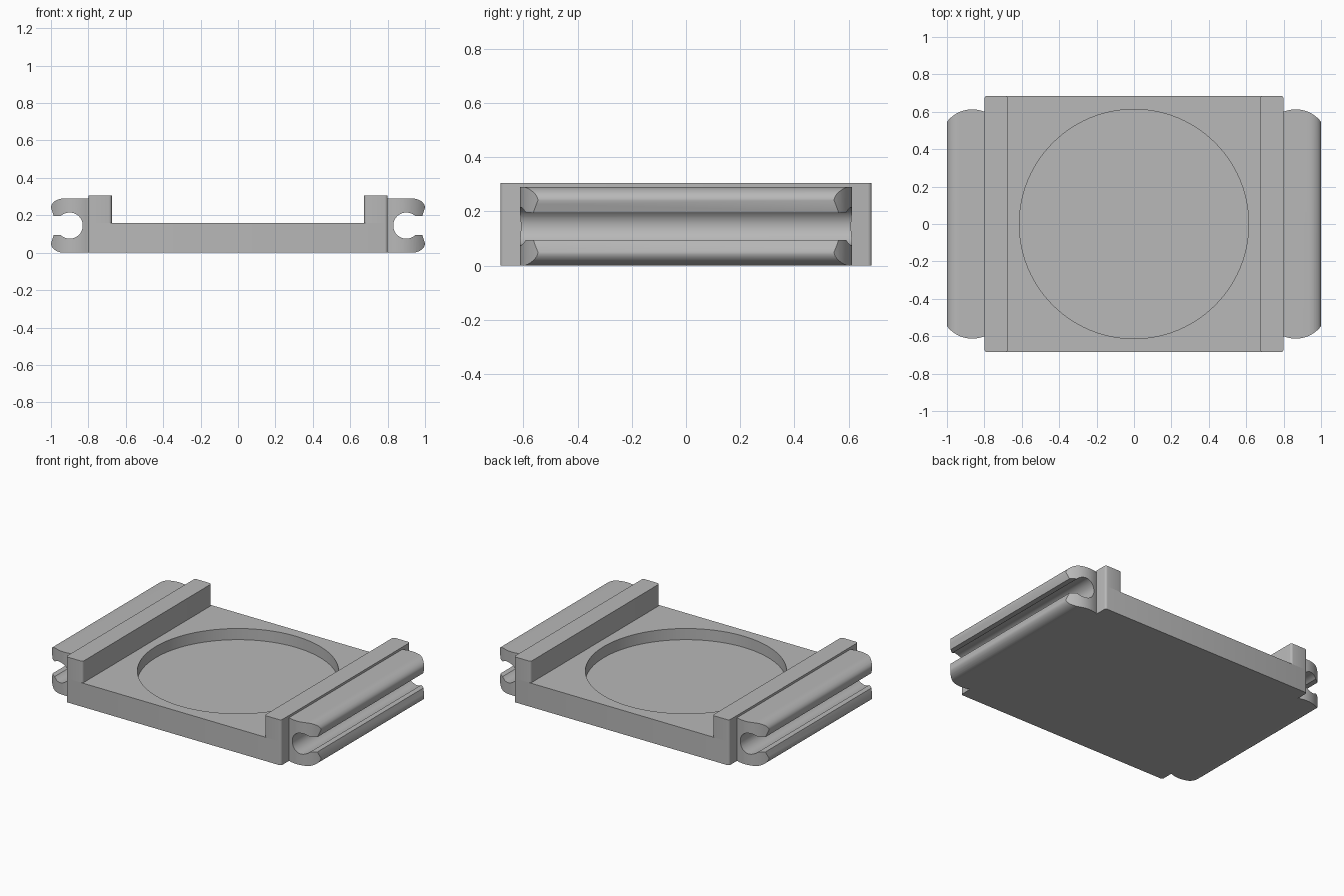
import bpy, bmesh
from math import sin, cos, radians, pi
from mathutils import Vector

if "Cube" in bpy.data.objects:
    bpy.data.objects.remove(bpy.data.objects["Cube"], do_unlink=True)

grey = bpy.data.materials.new("plain grey")
grey.use_nodes = True
tone = (0.48, 0.48, 0.48, 1)
grey.diffuse_color = tone
grey.node_tree.nodes["Principled BSDF"].inputs["Base Color"].default_value = tone


def prism(name, points, offset, corner=0.0):
    """Extrude a closed outline by an offset, rounding the vertical edges by corner."""
    bm = bmesh.new()
    face = bm.faces.new([bm.verts.new(p) for p in points])
    moved = bmesh.ops.extrude_face_region(bm, geom=[face])["geom"]
    verts = [v for v in moved if isinstance(v, bmesh.types.BMVert)]
    bmesh.ops.translate(bm, verts=verts, vec=Vector(offset))
    if corner:
        uprights = [e for e in bm.edges
                    if abs(e.verts[0].co.z - e.verts[1].co.z) > 0.01]
        bmesh.ops.bevel(bm, geom=uprights, offset=corner, segments=4,
                        profile=0.5, affect='EDGES')
    bmesh.ops.recalc_face_normals(bm, faces=bm.faces)
    mesh = bpy.data.meshes.new(name)
    bm.to_mesh(mesh)
    bm.free()
    mesh.materials.append(grey)
    obj = bpy.data.objects.new(name, mesh)
    bpy.context.collection.objects.link(obj)
    return obj


def select(obj):
    bpy.ops.object.select_all(action='DESELECT')
    obj.select_set(True)
    bpy.context.view_layer.objects.active = obj


def cut(obj, tool, operation):
    """Apply a boolean and discard its tool."""
    mod = obj.modifiers.new("cut", 'BOOLEAN')
    mod.object, mod.operation, mod.solver = tool, operation, 'EXACT'
    select(obj)
    bpy.ops.object.modifier_apply(modifier=mod.name)
    bpy.data.objects.remove(tool, do_unlink=True)


def finish(obj, mirrored=False):
    select(obj)
    if mirrored:
        mod = obj.modifiers.new("other side", 'MIRROR')
        mod.use_mirror_merge = False
        bpy.ops.object.modifier_apply(modifier=mod.name)
    bpy.ops.object.shade_smooth_by_angle(angle=radians(30))


def rectangle(x0, x1, y, z):
    return [(x0, -y, z), (x1, -y, z), (x1, y, z), (x0, y, z)]


def arc(cx, cy, rx, ry, start, end, steps):
    angles = [radians(start + (end - start) * i / steps) for i in range(steps + 1)]
    return [(cx + rx * cos(a), cy + ry * sin(a)) for a in angles]


half_x, half_y, deck, top = 0.8, 0.685, 0.16, 0.305

# Base plate with a round pocket
base = prism("base_plate", rectangle(-half_x, half_x, half_y, 0), (0, 0, deck), 0.015)
disc = [(x, y, 0.085) for x, y in arc(0, 0, 0.613, 0.613, 0, 360, 96)[:-1]]
cut(base, prism("pocket_cutter", disc, (0, 0, 0.2)), 'DIFFERENCE')
finish(base)

# Raised side rails
rails = prism("side_rails", rectangle(0.675, half_x, half_y, deck),
              (0, 0, top - deck), 0.015)
finish(rails, mirrored=True)

# Open clip section: rounded jaw, slanted lip and round channel
mid = 0.145
upper = [(0.79, 0.29)] + arc(0.93, 0.24, 0.07, 0.05, 90, 0, 10)
upper += [(0.985, 0.195)] + arc(0.9, mid, 0.07, 0.07, 45.6, 180, 18)
section = upper + [(x, 2 * mid - z) for x, z in reversed(upper[:-1])]
clips = prism("side_clips", [(x, -0.65, z) for x, z in section], (0, 1.3, 0))

# Plan outline that rounds off the clip ends
end = arc(0.865, 0.443, 0.17, 0.17, 35, 113, 16)
plan = [(1.05, 0.443 + 0.17 * sin(radians(35)))] + end + [(0.78, end[-1][1])]
plan += [(x, -y) for x, y in reversed(plan)]
cut(clips, prism("end_cutter", [(x, y, -0.1) for x, y in plan], (0, 0, 0.5)), 'INTERSECT')
finish(clips, mirrored=True)
